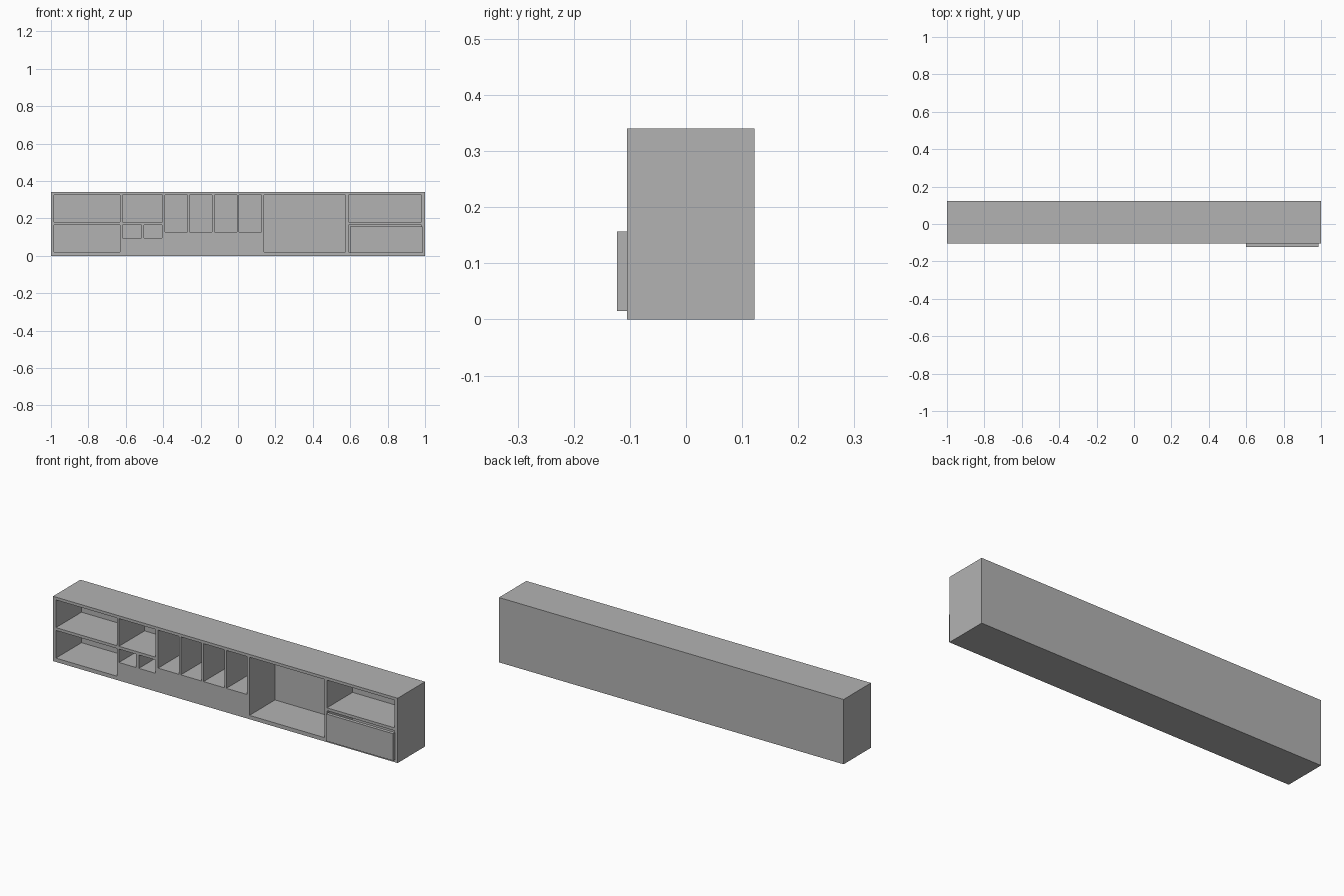
import bpy
import bmesh
from mathutils import Matrix, Vector

default = bpy.data.objects.get("Cube")
if default:
    bpy.data.objects.remove(default, do_unlink=True)

grey = bpy.data.materials.new("plain_grey")
grey.use_nodes = True
colour = (0.45, 0.45, 0.45, 1)
grey.diffuse_color = colour
grey.node_tree.nodes["Principled BSDF"].inputs["Base Color"].default_value = colour


def boxes(name, spans):
    """One object made of boxes, each given as (x0, x1, y0, y1, z0, z1)."""
    bm = bmesh.new()
    for x0, x1, y0, y1, z0, z1 in spans:
        centre = Vector((x0 + x1, y0 + y1, z0 + z1)) / 2
        size = Matrix.Diagonal((x1 - x0, y1 - y0, z1 - z0, 1))
        bmesh.ops.create_cube(bm, size=1, matrix=Matrix.Translation(centre) @ size)
    mesh = bpy.data.meshes.new(name)
    bm.to_mesh(mesh)
    bm.free()
    mesh.materials.append(grey)
    obj = bpy.data.objects.new(name, mesh)
    bpy.context.collection.objects.link(obj)
    return obj


FRONT, BACK, HEIGHT, BOARD = -0.105, 0.122, 0.34, 0.015
TOP = HEIGHT - BOARD       # ceiling of the upper row
SHELF = 0.18               # floor of the upper row
UNDER = SHELF - BOARD      # ceiling of the lower row
FLOOR = 0.02

# Compartments as (left, right, bottom, top)
openings = [(0.14, 0.576, FLOOR, TOP)]
for x0, x1 in ((-0.983, -0.63), (0.59, 0.981)):
    openings += [(x0, x1, SHELF, TOP), (x0, x1, FLOOR, UNDER)]
openings.append((-0.617, -0.405, SHELF, TOP))
for x0, x1 in ((-0.617, -0.517), (-0.502, -0.405)):
    openings.append((x0, x1, 0.095, UNDER))
for i in range(4):
    x0 = -0.39 + i * 0.132
    openings.append((x0, x0 + 0.12, 0.126, TOP))

# Cabinet body with the compartments cut into its front
cabinet = boxes("cabinet_body", [(-1, 1, FRONT, BACK, 0, HEIGHT)])
cutter = boxes("compartment_cutter",
               [(x0, x1, FRONT - 0.1, BACK - BOARD, z0, z1) for x0, x1, z0, z1 in openings])
cutter.hide_render = True
cut = cabinet.modifiers.new("compartments", "BOOLEAN")
cut.operation = "DIFFERENCE"
cut.solver = "EXACT"
cut.object = cutter
bpy.context.view_layer.objects.active = cabinet
bpy.ops.object.modifier_apply(modifier=cut.name)
bpy.data.objects.remove(cutter, do_unlink=True)

# Drawer front over the lower compartment on the model's left
boxes("drawer_front", [(0.598, 0.986, -0.123, FRONT, 0.015, 0.157)])
